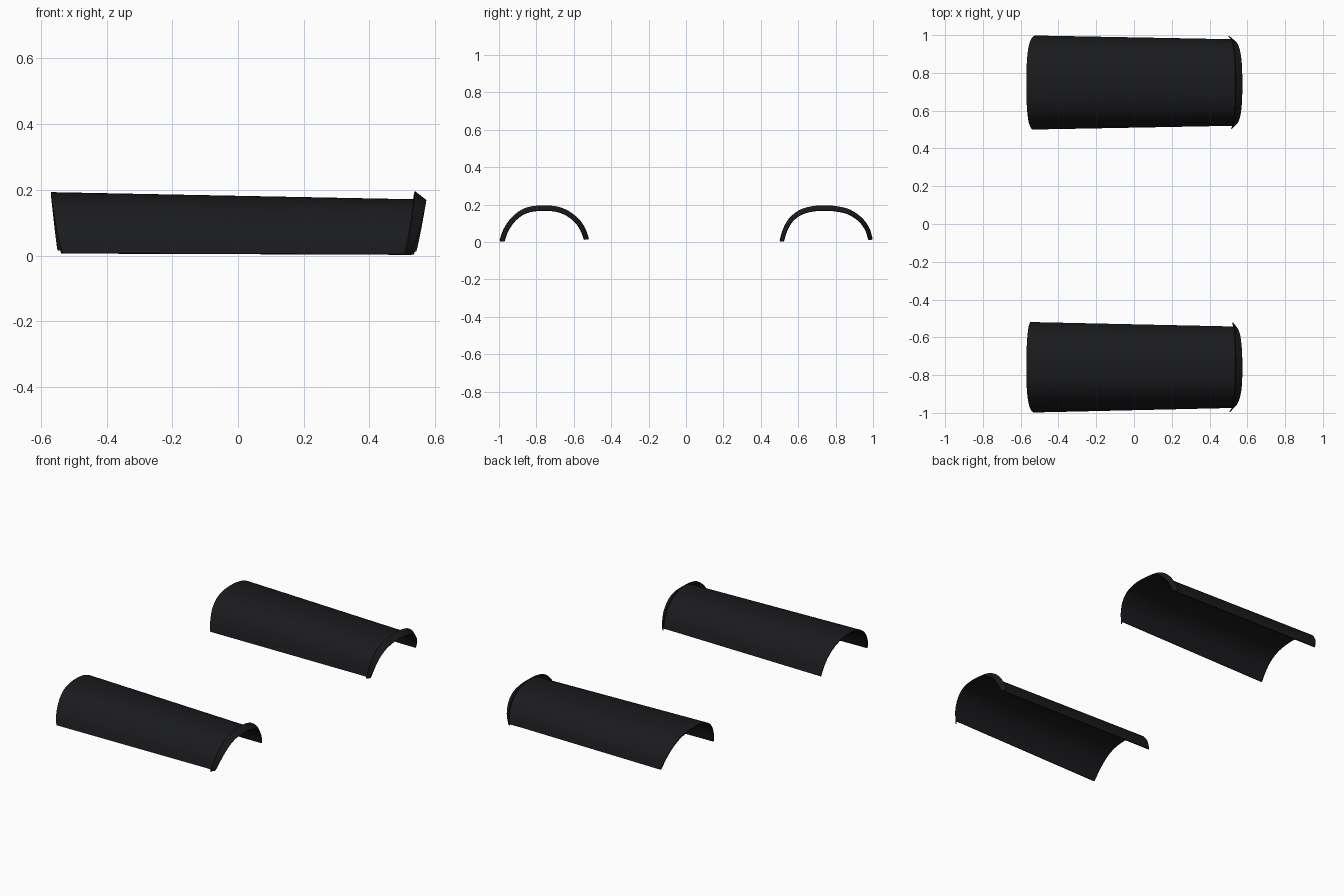
import bpy, bmesh
from mathutils import Vector

if "Cube" in bpy.data.objects:
    bpy.data.objects.remove(bpy.data.objects["Cube"])

black = bpy.data.materials.new("black_plastic")
black.diffuse_color = (0.01, 0.0105, 0.012, 1)
black.use_nodes = True
black.node_tree.nodes["Principled BSDF"].inputs["Base Color"].default_value = black.diffuse_color

# Outer arch profiles (y, z) at the wide end
NEAR = [(-.998, .008), (-.975, .07), (-.935, .128), (-.885, .168), (-.83, .187), (-.76, .193),
        (-.69, .187), (-.63, .166), (-.575, .125), (-.54, .075), (-.519, .018)]
FAR = [(.5, .008), (.518, .068), (.55, .125), (.60, .166), (.66, .186), (.73, .193),
       (.81, .188), (.88, .170), (.94, .130), (.98, .075), (.998, .018)]


def smooth(points, steps=4):
    """Catmull-Rom curve through the profile points."""
    p = [Vector(q) for q in points]
    p = [2 * p[0] - p[1]] + p + [2 * p[-1] - p[-2]]
    out = []
    for a, b, c, d in zip(p, p[1:], p[2:], p[3:]):
        for s in range(steps):
            t = s / steps
            out.append(.5 * (2 * b + (c - a) * t + (2 * a - 5 * b + 4 * c - d) * t * t
                             + (3 * b - a - 3 * c + d) * t ** 3))
    return out + [p[-2]]


def fender(name, points, centre, scale, left, right):
    """Tapered arch with bowed ends and a folded-back lip at +x.
    left / right: end x at the first and last profile point."""
    prof = smooth(points)
    bm = bmesh.new()
    rows, n = [], 12
    for i, (y, z) in enumerate(prof):
        u = i / (len(prof) - 1)
        h = max(0, min(1, z / .193)) ** .7
        base_l = left[0] + (left[1] - left[0]) * u
        base_r = right[0] + (right[1] - right[0]) * u
        x0 = base_l + (-.57 - base_l) * h
        x1 = base_r + (.568 - base_r) * h
        row = []
        for k in range(n + 1):
            t = k / n
            row.append((x0 + (x1 - x0) * t,
                        centre + (y - centre) * (1 + (scale - 1) * t),
                        z * (1 - .1 * t) - .003 * t))
        # folded lip
        row.append((x1 - .014 - .018 * h, centre + (y - centre) * .975, z * 1.02 - .006))
        rows.append([bm.verts.new(v) for v in row])
    for a, b in zip(rows, rows[1:]):
        for k in range(n + 1):
            bm.faces.new((a[k], a[k + 1], b[k + 1], b[k]))
    mesh = bpy.data.meshes.new(name)
    bm.to_mesh(mesh)
    bm.free()
    ob = bpy.data.objects.new(name, mesh)
    bpy.context.collection.objects.link(ob)
    mesh.materials.append(black)
    # thin sheet thickness, inward
    m = ob.modifiers.new("thickness", 'SOLIDIFY')
    m.thickness, m.offset = .006, -1
    bpy.ops.object.select_all(action='DESELECT')
    ob.select_set(True)
    bpy.context.view_layer.objects.active = ob
    bpy.ops.object.modifier_apply(modifier="thickness")
    bpy.ops.object.shade_smooth_by_angle(angle=.6)


fender("near_fender", NEAR, -.757, .9, (-.53, -.545), (.515, .53))
fender("far_fender", FAR, .75, .92, (-.535, -.515), (.525, .505))
